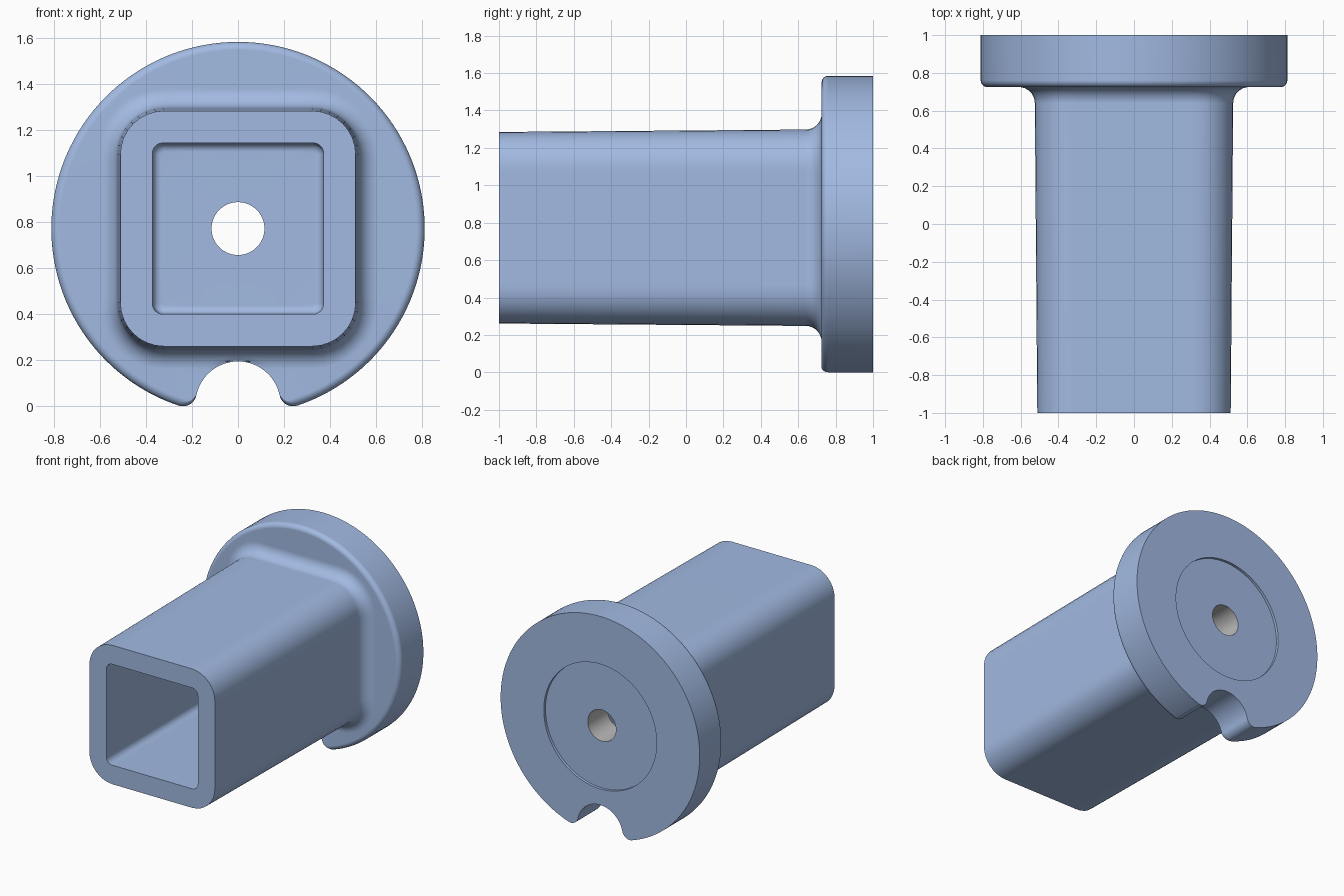
import bpy, bmesh
from math import sin, cos, pi, atan2, sqrt

if "Cube" in bpy.data.objects:
    bpy.data.objects.remove(bpy.data.objects["Cube"])

CZ, R = 0.773, 0.812                 # flange centre height and radius
NZ, NR, LIP = 0.01, 0.185, 0.06      # notch centre, notch radius, lip rounding
FRONT, BACK, FLOOR = 0.725, 1.0, 0.75
bm = bmesh.new()


def arc(cx, cz, r, a, b, n):
    return [(cx + r * cos(a + (b - a) * i / n), cz + r * sin(a + (b - a) * i / n),
             a + (b - a) * i / n) for i in range(n)]


def circle(r, n=64):
    return [p[:2] for p in arc(0, CZ, r, 0, 2 * pi, n)]


def rounded_square(h, c, side=24, seg=8):
    pts, k = [], h - c
    for q in range(4):
        a = q * pi / 2
        d = a + pi / 4
        x, z = k * sqrt(2) * cos(d), k * sqrt(2) * sin(d)
        pts += [p[:2] for p in arc(x, CZ + z, c, a, a + pi / 2, seg)]
        # subdivided straight side up to the next corner
        for i in range(side):
            s = 2 * k * i / side
            pts.append((x + c * cos(a + pi / 2) + s * cos(a + pi),
                        CZ + z + c * sin(a + pi / 2) + s * sin(a + pi)))
    return pts


def ring(pts, y):
    return [bm.verts.new((x, y, z)) for x, z in pts]


def loft(rings, mat=0):
    for a, b in zip(rings, rings[1:]):
        n = len(a)
        for i in range(n):
            j = (i + 1) % n
            bm.faces.new((a[i], a[j], b[j], b[i])).material_index = mat


def fill_between(*loops):
    edges = []
    for lp in loops:
        for i, v in enumerate(lp):
            w = lp[(i + 1) % len(lp)]
            edges.append(bm.edges.get((v, w)) or bm.edges.new((v, w)))
    bmesh.ops.triangle_fill(bm, edges=edges, use_beauty=True)


# Flange outline: large disc with a lipped round notch at the bottom
lz = (CZ**2 - NZ**2 - (R - LIP)**2 + (NR + LIP)**2) / (2 * (CZ - NZ))
lx = sqrt((NR + LIP)**2 - (lz - NZ)**2)
a, b = atan2(lz - CZ, lx), atan2(lz - NZ, lx)
N = 12
outline = [(*p, 1) for p in arc(0, CZ, R, a, pi - a, 120)]
outline += [(*p, 1 - i / N) for i, p in enumerate(arc(-lx, lz, LIP, pi - a, 2 * pi - b, N))]
outline += [(*p, 0) for p in arc(0, NZ, NR, pi - b, b, 32)]
outline += [(*p, i / N) for i, p in enumerate(arc(lx, lz, LIP, pi + b, 2 * pi + a, N))]


def flange_ring(y, inset):
    return ring([(x - inset * t * cos(g), z - inset * t * sin(g)) for x, z, g, t in outline], y)


# Flange side wall with a rounded front edge
E = 0.035
flange = [flange_ring(BACK, 0)]
for i in range(7):
    t = i / 6 * pi / 2
    flange.append(flange_ring(FRONT + E * (1 - sin(t)), E * (1 - cos(t))))
loft(flange)


# Root fillet, trimmed where the notch cuts into it
def trimmed(pts):
    out = []
    for x, z in pts:
        if z < CZ and abs(x) < NR:
            z = max(z, NZ + sqrt(NR**2 - x * x) + 0.005)
        out.append((x, z))
    return out


F = 0.085
shaft = []
for i in range(8, -1, -1):
    t = i / 8 * pi / 2
    g = F * (1 - cos(t))
    shaft.append(ring(trimmed(rounded_square(0.525 + g, 0.2 + g)), FRONT - F + F * sin(t)))
# Tapered square shaft, open rim, cavity and rounded cavity floor
shaft.append(ring(rounded_square(0.512, 0.19), -1))
shaft.append(ring(rounded_square(0.372, 0.045), -1))
for i in range(6):
    t = i / 5 * pi / 2
    g = 0.035 * (1 - cos(t))
    shaft.append(ring(rounded_square(0.37 - g, 0.045 - g), FLOOR - 0.035 + 0.035 * sin(t)))
loft(shaft)

# Through hole and shallow round recess in the back
hole = [ring(circle(0.115), y) for y in (FLOOR, BACK - 0.02)]
recess = [ring(circle(0.46, 96), y) for y in (BACK - 0.02, BACK)]
loft(hole, 1)
loft(recess)

# Flat annular faces
fill_between(flange[-1], shaft[0])
fill_between(shaft[-1], hole[0])
fill_between(hole[1], recess[0])
fill_between(recess[1], flange[0])

bmesh.ops.recalc_face_normals(bm, faces=bm.faces[:])
mesh = bpy.data.meshes.new("flanged_square_sleeve")
bm.to_mesh(mesh)
bm.free()
sleeve = bpy.data.objects.new("flanged_square_sleeve", mesh)
bpy.context.collection.objects.link(sleeve)

# Blue body, grey hole wall
for name, col in (("body_blue", (0.36, 0.49, 0.76, 1)), ("hole_grey", (0.5, 0.5, 0.5, 1))):
    m = bpy.data.materials.new(name)
    m.diffuse_color = col
    m.use_nodes = True
    m.node_tree.nodes["Principled BSDF"].inputs["Base Color"].default_value = m.diffuse_color
    mesh.materials.append(m)

bpy.context.view_layer.objects.active = sleeve
sleeve.select_set(True)
bpy.ops.object.shade_smooth_by_angle(angle=0.6)
wn = sleeve.modifiers.new("flat_face_shading", 'WEIGHTED_NORMAL')
wn.keep_sharp = True
